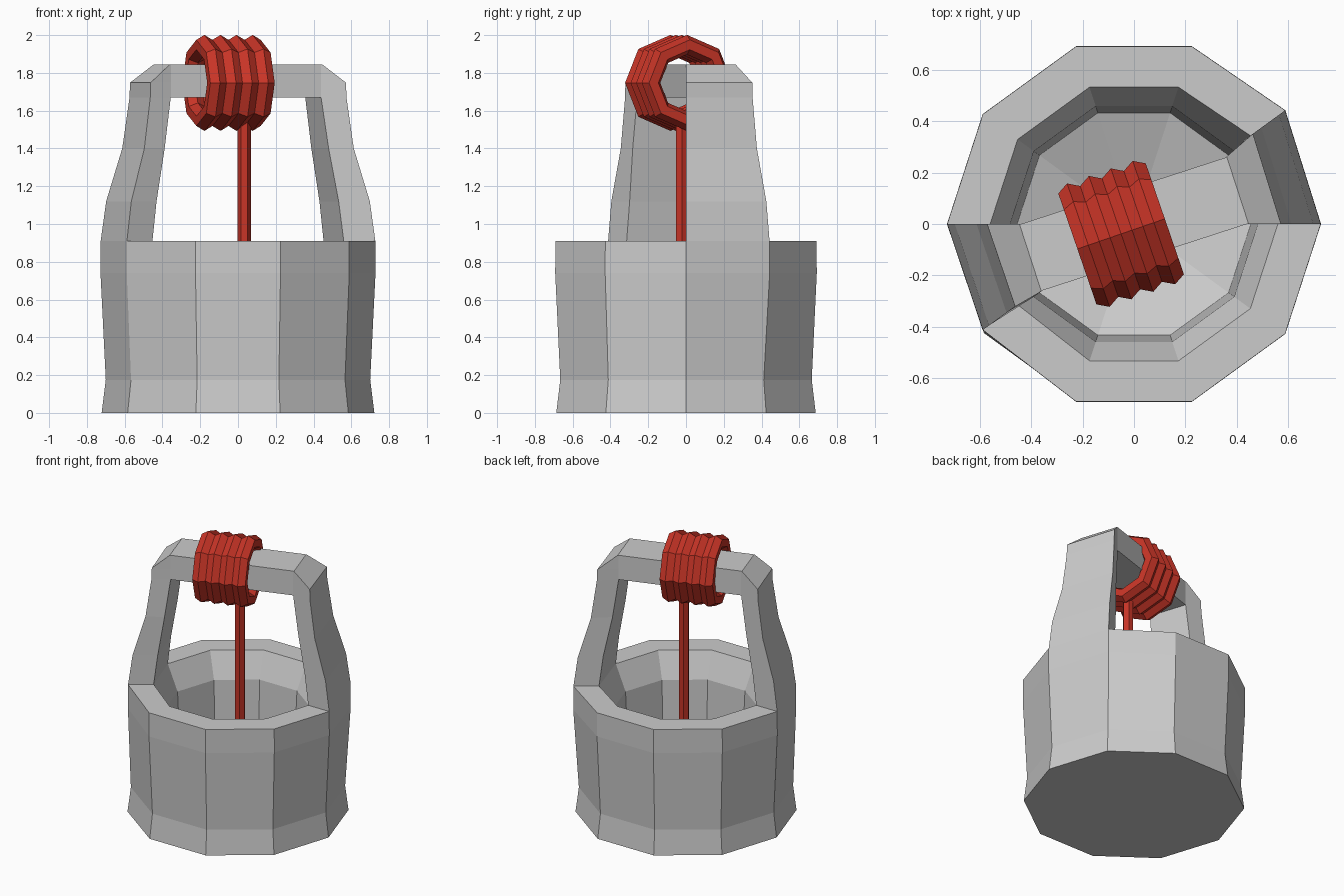
import bpy, bmesh, math
from mathutils import Matrix, Vector

if "Cube" in bpy.data.objects:
    bpy.data.objects.remove(bpy.data.objects["Cube"])

SIDES = 10


def material(name, rgb):
    m = bpy.data.materials.new(name)
    m.use_nodes = True
    m.diffuse_color = (*rgb, 1)
    m.node_tree.nodes["Principled BSDF"].inputs["Base Color"].default_value = (*rgb, 1)
    return m


stone = material("grey stone", (0.6, 0.6, 0.6))
red = material("red rope", (0.58, 0.035, 0.02))


def finish(name, bm, mat):
    bmesh.ops.remove_doubles(bm, verts=bm.verts, dist=0.0005)
    bmesh.ops.recalc_face_normals(bm, faces=bm.faces)
    mesh = bpy.data.meshes.new(name)
    bm.to_mesh(mesh)
    bm.free()
    mesh.materials.append(mat)
    ob = bpy.data.objects.new(name, mesh)
    bpy.context.collection.objects.link(ob)
    return ob


def corner(k, r, z):
    """Point on the ten-sided plan; the arm corners sit slightly skewed."""
    a = math.tau * k / SIDES
    skew = 0.015 if k % 5 == 1 and z > 0.7 and r > 0.5 else 0
    return Vector((r * math.cos(a), r * math.sin(a) + skew, z))


def bridge(bm, a, b, skip=()):
    n = len(a)
    for i in range(n):
        if i not in skip:
            j = (i + 1) % n
            bm.faces.new((a[i], a[j], b[j], b[i]))


# Well wall: outer skin, flat rim, sloped lip, shaft and funnel floor
profile = [(0.722, 0), (0.70, 0.175), (0.728, 0.74), (0.727, 0.91),
           (0.56, 0.91), (0.482, 0.73), (0.455, 0.18)]
bm = bmesh.new()
rings = [[bm.verts.new(corner(k, r, z)) for k in range(SIDES)] for r, z in profile]
for a, b in zip(rings, rings[1:]):
    bridge(bm, a, b)
bm.faces.new(rings[0])
centre = bm.verts.new((0, 0, 0.02))
for k in range(SIDES):
    bm.faces.new((rings[-1][k], rings[-1][(k + 1) % SIDES], centre))
finish("well_wall", bm, stone)

# Two arms rising from opposite wall panels: (outer radius, inner radius, height)
levels = [(0.727, 0.56, 0.91), (0.698, 0.533, 1.12), (0.613, 0.48, 1.40),
          (0.574, 0.44, 1.67), (0.572, 0.44, 1.748), (0.446, 0.44, 1.845)]
for name, k in (("left_arm", 0), ("right_arm", 5)):
    bm = bmesh.new()
    loops = [[bm.verts.new(corner(c, r, z)) for c, r in
              ((k, ro), (k + 1, ro), (k + 1, ri), (k, ri))] for ro, ri, z in levels]
    for i, (a, b) in enumerate(zip(loops, loops[1:])):
        bridge(bm, a, b, skip=(2,) if i >= 3 else ())
    bm.faces.new(loops[-1])
    finish(name, bm, stone)

# Crossbar between the arm tops
bm = bmesh.new()
low, high = ([bm.verts.new(corner(k, 0.44, z)) for k in (0, 1, 5, 6)]
             for z in (1.67, 1.845))
bridge(bm, low, high, skip=(0, 2))
bm.faces.new(low)
bm.faces.new(high)
finish("crossbar", bm, stone)

# Rope wound around the crossbar: four eight-sided loops of six-sided rope
bar_turn = Matrix.Rotation(math.radians(19), 4, "Z")
for n in range(4):
    bm = bmesh.new()
    sections = []
    for s in range(8):
        a = math.tau * s / 8
        ring = []
        for t in range(6):
            b = math.tau * t / 6
            rad = 0.202 + 0.052 * math.cos(b)
            p = Vector((-0.195 + 0.09 * n + 0.052 * math.sin(b),
                        -0.02 + rad * math.cos(a), rad * math.sin(a)))
            ring.append(bm.verts.new(bar_turn @ p + Vector((0, 0, 1.747))))
        sections.append(ring)
    for s in range(8):
        bridge(bm, sections[s], sections[(s + 1) % 8])
    finish(f"rope_loop_{n + 1}", bm, red)

# Rope hanging down the shaft
bm = bmesh.new()
bmesh.ops.create_cone(bm, cap_ends=True, segments=6, radius1=0.036, radius2=0.036,
                      depth=1.43,
                      matrix=Matrix.Translation((0.033, -0.022, 0.835))
                      @ Matrix.Rotation(math.pi / 6, 4, "Z"))
finish("hanging_rope", bm, red)
